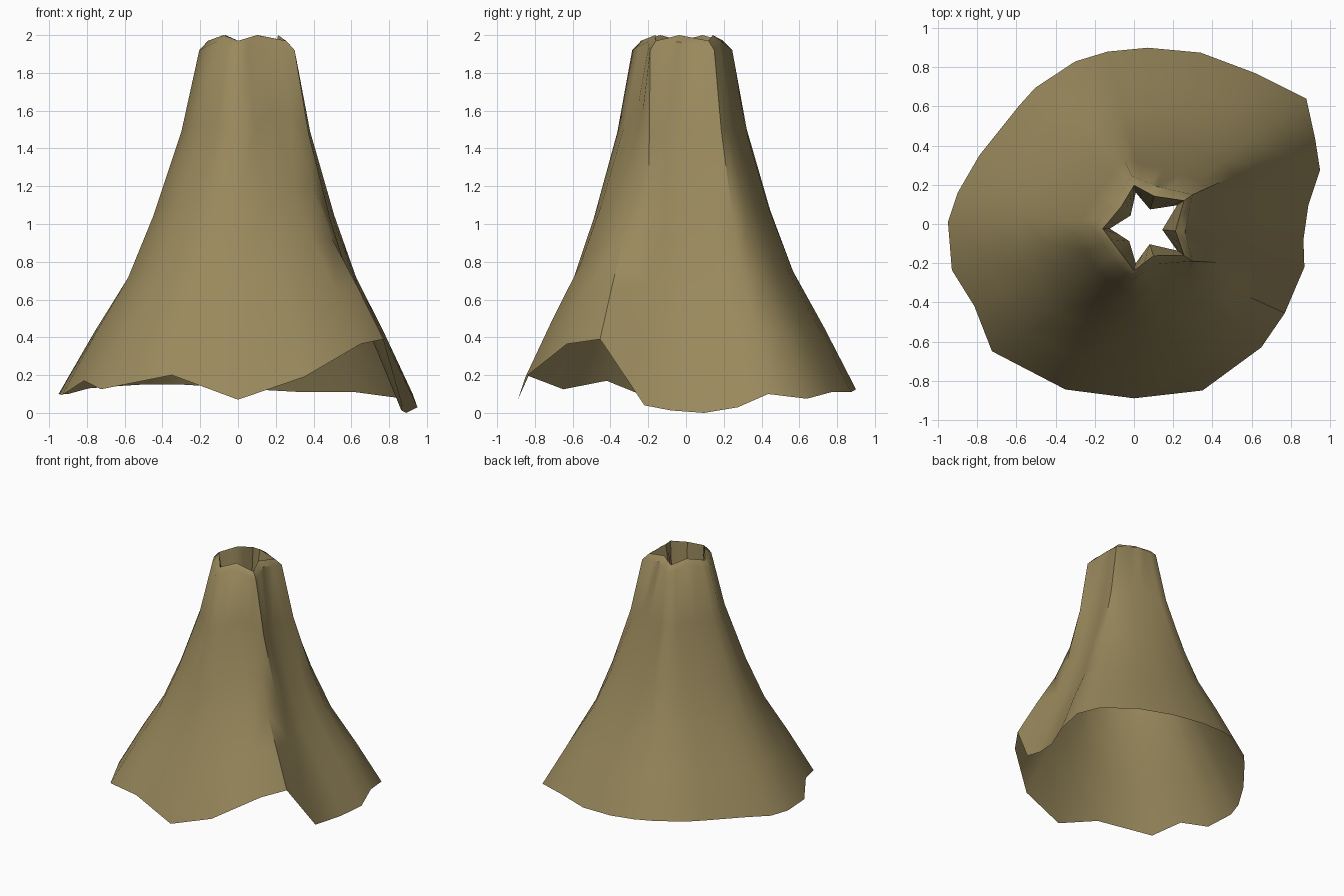
import bpy, bmesh, math
from mathutils import Vector

if "Cube" in bpy.data.objects:
    bpy.data.objects.remove(bpy.data.objects["Cube"])

# Flared ragged lower edge, clockwise seen from above
RIM = [(-.95, .01, .10), (-.90, .16, .10), (-.79, .35, .13), (-.59, .60, .145),
       (-.505, .695, .15), (-.30, .83, .15), (-.135, .88, .14), (.07, .90, .125),
       (.34, .875, .11), (.62, .77, .11), (.88, .64, .075), (.925, .435, .10),
       (.95, .275, .03), (.89, .095, 0), (.865, -.08, .013), (.87, -.22, .04),
       (.77, -.455, .39), (.65, -.63, .365), (.35, -.85, .19), (0, -.89, .07),
       (-.35, -.845, .20), (-.725, -.65, .125), (-.815, -.42, .17), (-.93, -.235, .095)]

# Five-pointed top edge: (rim index it runs down to, x, y), tips and valleys alternating
STAR = [(-1, -.205, -.025), (2, -.10, .12), (5, -.01, .245), (8, .12, .19),
        (11, .30, .15), (13, .26, -.04), (15, .30, -.19), (17, .115, -.205),
        (19, -.01, -.285), (21, -.115, -.17), (23, -.205, -.025)]
CENTRE = Vector((.05, -.02, 0))


def star_ring(tip_scale, valley_scale, tip_z, valley_z):
    """24 points round the star, with tips and valleys scaled separately."""
    key = []
    for k, (i, x, y) in enumerate(STAR):
        f, z = (tip_scale, tip_z) if k % 2 == 0 else (valley_scale, valley_z)
        p = CENTRE + (Vector((x, y, 0)) - CENTRE) * f
        p.z = z
        key.append((i, p))
    ring = []
    for n in range(24):
        for (a, p), (b, q) in zip(key, key[1:]):
            if a < n <= b:
                ring.append(p.lerp(q, (n - a) / (b - a)))
    return ring


top = star_ring(1, 1, 1.92, 1.965)
rings = []
# Flaring body: (share of height, share of widening)
for s, t in [(1, 1), (.82, .755), (.66, .52), (.48, .335), (.235, .13)]:
    ring = []
    for a, b in zip(top, RIM):
        b = Vector(b)
        p = a.lerp(b, t)
        p.z = a.z + (b.z - a.z) * s
        ring.append(p)
    rings.append(ring)
rings.append(top)
# Bevelled lip and the tapering star-shaped hole
rings.append(star_ring(.82, .77, 1.97, 2.0))
rings.append(star_ring(.68, .45, 1.55, 1.55))

bm = bmesh.new()
vr = [[bm.verts.new(p) for p in r] for r in rings]
for lo, hi in zip(vr, vr[1:]):
    for i in range(24):
        j = (i + 1) % 24
        bm.faces.new((lo[j], lo[i], hi[i], hi[j]))
mesh = bpy.data.meshes.new("flared_trunk")
bm.normal_update()
bm.to_mesh(mesh)
bm.free()

bark = bpy.data.materials.new("olive brown")
bark.diffuse_color = (.32, .25, .108, 1)
bark.use_nodes = True
bark.node_tree.nodes["Principled BSDF"].inputs["Base Color"].default_value = bark.diffuse_color
mesh.materials.append(bark)

trunk = bpy.data.objects.new("flared_trunk", mesh)
bpy.context.collection.objects.link(trunk)
bpy.context.view_layer.objects.active = trunk
trunk.select_set(True)
bpy.ops.object.shade_smooth_by_angle(angle=math.radians(40))
